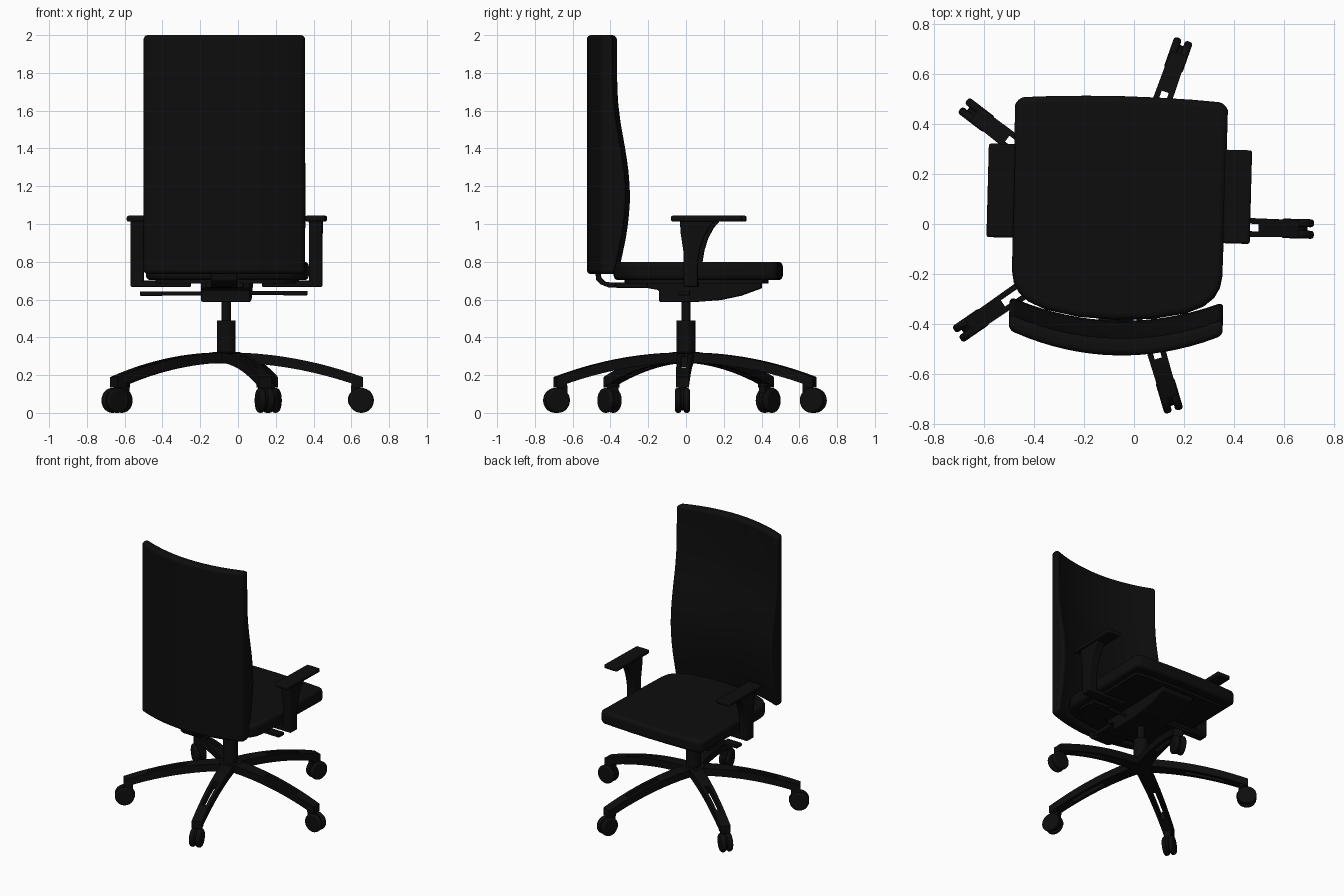
import bpy, bmesh
from math import radians, sin, cos, pi
from mathutils import Matrix, Vector

if "Cube" in bpy.data.objects:
    bpy.data.objects.remove(bpy.data.objects["Cube"])

# The whole chair is turned slightly and shifted off the centre line
BASE = Matrix.Translation((-0.062, 0, 0)) @ Matrix.Rotation(radians(-1.5), 4, 'Z')


def material(name, v):
    m = bpy.data.materials.new(name)
    m.use_nodes = True
    m.diffuse_color = (v, v, v, 1)
    m.node_tree.nodes["Principled BSDF"].inputs["Base Color"].default_value = (v, v, v, 1)
    return m


fabric = material("black fabric", 0.0042)
plastic = material("black plastic", 0.004)


def finish(name, bm, mat, bevel=0, segments=3, turn=0):
    bmesh.ops.recalc_face_normals(bm, faces=bm.faces)
    mesh = bpy.data.meshes.new(name)
    bm.to_mesh(mesh)
    bm.free()
    mesh.materials.append(mat)
    ob = bpy.data.objects.new(name, mesh)
    bpy.context.collection.objects.link(ob)
    ob.matrix_world = BASE @ Matrix.Rotation(turn, 4, 'Z')
    bpy.ops.object.select_all(action='DESELECT')
    ob.select_set(True)
    bpy.context.view_layer.objects.active = ob
    bpy.ops.object.shade_smooth_by_angle(angle=radians(35))
    if bevel:
        mod = ob.modifiers.new("rounding", 'BEVEL')
        mod.width, mod.segments = bevel, segments
        mod.limit_method, mod.angle_limit = 'ANGLE', radians(40)
    return ob


def add_prism(bm, pts, lo, hi, axis):
    """Extrude a 2D outline between lo and hi along an axis."""
    place = {'x': lambda p, t: (t, p[0], p[1]),
             'y': lambda p, t: (p[0], t, p[1]),
             'z': lambda p, t: (p[0], p[1], t)}[axis]
    a = [bm.verts.new(place(p, lo)) for p in pts]
    b = [bm.verts.new(place(p, hi)) for p in pts]
    bm.faces.new(a)
    bm.faces.new(b[::-1])
    for i in range(len(pts)):
        j = (i + 1) % len(pts)
        bm.faces.new((a[i], b[i], b[j], a[j]))


def prism(name, pts, lo, hi, axis, mat, bevel=0, segments=3):
    bm = bmesh.new()
    add_prism(bm, pts, lo, hi, axis)
    return finish(name, bm, mat, bevel, segments)


def box(name, x0, x1, y0, y1, z0, z1, bevel=0.005):
    return prism(name, [(x0, y0), (x1, y0), (x1, y1), (x0, y1)], z0, z1, 'z', plastic, bevel)


def cylinder(name, r, lo, hi, centre=(0, 0), axis='z', bevel=0.005):
    pts = [(centre[0] + r * cos(i * pi / 16), centre[1] + r * sin(i * pi / 16)) for i in range(32)]
    return prism(name, pts, lo, hi, axis, plastic, bevel)


# Seat cushion: softly bowed front, rounded back corners
half = [(0, 0.511), (0.14, 0.509), (0.28, 0.504), (0.39, 0.497), (0.415, 0.488), (0.425, 0.465),
        (0.424, 0.1), (0.42, -0.2), (0.412, -0.245), (0.39, -0.285), (0.35, -0.32),
        (0.28, -0.35), (0.15, -0.375), (0, -0.383)]
outline = half + [(-x, y) for x, y in half[-2:0:-1]]
prism("seat_cushion", outline, 0.703, 0.80, 'z', fabric, 0.024, 4)
prism("seat_pan", [(x * 0.88, y * 0.85) for x, y in outline], 0.685, 0.71, 'z', plastic)

# Backrest: curved in plan, with a lumbar bulge on its front
PROFILE = [(0.73, -0.365), (0.82, -0.345), (0.95, -0.318), (1.08, -0.303), (1.18, -0.301), (1.3, -0.311),
           (1.42, -0.33), (1.54, -0.352), (1.66, -0.366), (1.8, -0.37), (2.0, -0.371)]


def front_y(z):
    for (z0, y0), (z1, y1) in zip(PROFILE, PROFILE[1:]):
        if z <= z1:
            return y0 + (y1 - y0) * (z - z0) / (z1 - z0)
    return PROFILE[-1][1]


bm = bmesh.new()
add_prism(bm, [(-0.427, 0.735), (0.427, 0.735), (0.427, 2.0), (-0.427, 2.0)], 0, 1, 'y')
cuts = [(Vector((-0.35 + 0.05 * i, 0, 1)), Vector((1, 0, 0))) for i in range(15)]
cuts += [(Vector((0, 0, 0.8 + 0.06 * i)), Vector((0, 0, 1))) for i in range(20)]
for point, normal in cuts:
    bmesh.ops.bisect_plane(bm, geom=bm.verts[:] + bm.edges[:] + bm.faces[:],
                           plane_co=point, plane_no=normal)
for v in bm.verts:
    bow = (v.co.x / 0.427) ** 2
    if v.co.y > 0.5:
        v.co.y = front_y(v.co.z) - 0.085 * (1 - bow)
    else:
        v.co.y = -0.525 + 0.09 * bow
finish("backrest", bm, fabric, 0.022, 4)

# Bent bar that carries the backrest
prism("backrest_bar", [(-0.1, 0.665), (-0.41, 0.665), (-0.45, 0.68), (-0.475, 0.705), (-0.48, 0.78),
                       (-0.455, 0.78), (-0.45, 0.715), (-0.43, 0.695), (-0.4, 0.69), (-0.1, 0.69)],
      -0.07, 0.07, 'x', plastic, 0.004)

# Tilt mechanism with curved underside
prism("tilt_mechanism", [(-0.14, 0.588), (0.06, 0.588), (0.18, 0.597), (0.29, 0.62), (0.4, 0.66),
                         (0.4, 0.695), (-0.2, 0.695), (-0.2, 0.66), (-0.14, 0.65)],
      -0.13, 0.13, 'x', plastic, 0.008)
box("mechanism_rail", -0.1, 0.1, -0.37, 0.39, 0.662, 0.69)

# Control levers
cylinder("left_lever", 0.011, 0.1, 0.43, (0.0, 0.635), 'x', 0.003)
cylinder("right_lever", 0.011, -0.46, -0.1, (0.1, 0.632), 'x', 0.003)
box("left_lever_paddle", 0.3, 0.43, -0.03, 0.03, 0.622, 0.645)
box("right_lever_paddle", -0.46, -0.34, 0.07, 0.13, 0.62, 0.643)

# Armrests, mirrored
POST = [(0.0, 0.668), (0.075, 0.668), (0.075, 0.8), (0.085, 0.86), (0.105, 0.925), (0.135, 0.98),
        (0.17, 1.02), (-0.02, 1.02), (-0.015, 0.95), (0.0, 0.85)]
for side, s in (("left", 1), ("right", -1)):
    prism(side + "_arm_post", POST, s * 0.437, s * 0.508, 'x', plastic, 0.008)
    box(side + "_arm_pad", s * 0.418, s * 0.526, -0.066, 0.308, 1.013, 1.044, 0.01)
    box(side + "_arm_bracket", s * 0.19, s * 0.505, 0.0, 0.075, 0.667, 0.7)

# Gas lift column
cylinder("column_sleeve", 0.05, 0.29, 0.49)
cylinder("column_rod", 0.025, 0.48, 0.6)
cylinder("base_hub", 0.075, 0.262, 0.322)


# Five-star base: arched slotted legs with twin-wheel casters
def leg_outline(r0, r1):
    rs = [r0 + (r1 - r0) * i / 6 for i in range(7)]
    top = [(r, 0.32 - 0.25 * r * r) for r in rs]
    return top + [(r, z - 0.054) for r, z in top[::-1]]


def leg_width(r):
    return 0.046 - 0.016 * r


for n in range(5):
    turn = n * 2 * pi / 5
    tag = "_%d" % (n + 1)
    bm = bmesh.new()
    for r0, r1, lo, hi in ((0.03, 0.3, -1, 1), (0.3, 0.56, -1, -0.4),
                           (0.3, 0.56, 0.4, 1), (0.56, 0.722, -1, 1)):
        start = len(bm.verts)
        add_prism(bm, leg_outline(r0, r1), lo, hi, 'y')
        bm.verts.ensure_lookup_table()
        for v in bm.verts[start:]:
            v.co.y *= leg_width(v.co.x)
    add_prism(bm, [(0.665, 0.135), (0.722, 0.135), (0.722, 0.189), (0.665, 0.205)], -0.03, 0.03, 'y')
    finish("base_leg" + tag, bm, plastic, 0, 1, turn)

    # Caster: two wheels, an axle core and a stem
    bm = bmesh.new()
    ring = [(0.715 + 0.066 * cos(i * pi / 14), 0.066 + 0.066 * sin(i * pi / 14)) for i in range(28)]
    for lo, hi in ((-0.039, -0.007), (0.007, 0.039)):
        add_prism(bm, ring, lo, hi, 'y')
    finish("caster_wheels" + tag, bm, plastic, 0.012, 3, turn)
    bm = bmesh.new()
    core = [(0.7 + (x - 0.715) * 0.85, 0.07 + (z - 0.066) * 0.85) for x, z in ring]
    add_prism(bm, core, -0.01, 0.01, 'y')
    add_prism(bm, [(0.66, 0.08), (0.71, 0.08), (0.71, 0.145), (0.66, 0.145)], -0.022, 0.022, 'y')
    finish("caster_stem" + tag, bm, plastic, 0.003, 2, turn)
